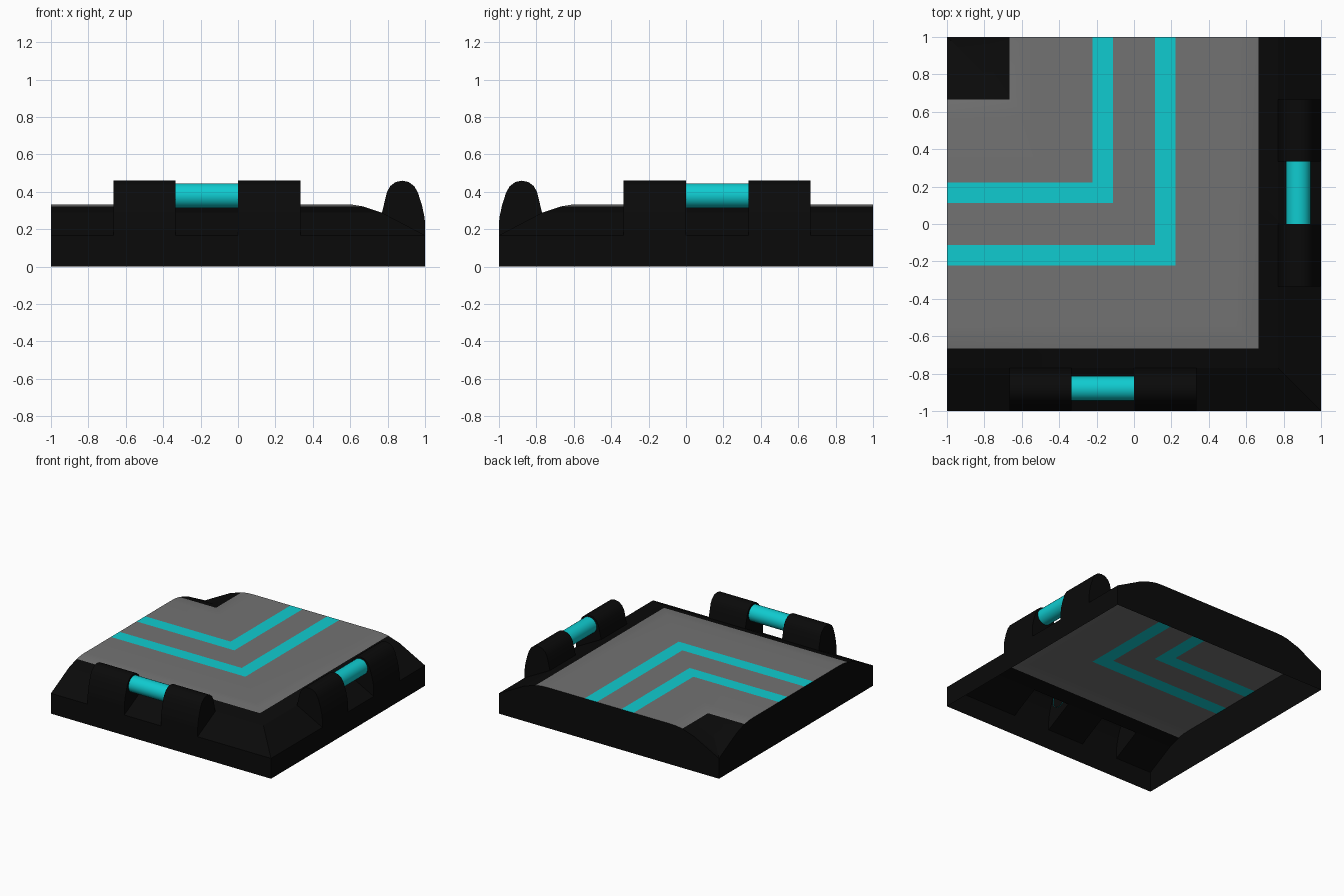
import bpy, bmesh, math

if "Cube" in bpy.data.objects:
    bpy.data.objects.remove(bpy.data.objects["Cube"])


def material(name, r, g, b):
    m = bpy.data.materials.new(name)
    m.diffuse_color = (r, g, b, 1)
    m.use_nodes = True
    m.node_tree.nodes["Principled BSDF"].inputs["Base Color"].default_value = m.diffuse_color
    return m


BLACK = material("black", 0.003, 0.003, 0.003)
CYAN = material("cyan", 0.005, 0.6, 0.63)
GREY = material("grey", 0.17, 0.17, 0.17)


def build(name, faces, mat):
    """Make an object from the front-arm faces plus their diagonal mirror."""
    bm = bmesh.new()
    mirrored = [[(-y, -x, z) for x, y, z in reversed(f)] for f in faces]
    for f in faces + mirrored:
        pts = list(dict.fromkeys(f))          # drops doubled corner points
        bm.faces.new([bm.verts.new(p) for p in pts])
    bmesh.ops.remove_doubles(bm, verts=bm.verts, dist=1e-4)
    me = bpy.data.meshes.new(name)
    bm.to_mesh(me)
    bm.free()
    me.materials.append(mat)
    ob = bpy.data.objects.new(name, me)
    bpy.context.collection.objects.link(ob)
    bpy.ops.object.select_all(action='DESELECT')
    ob.select_set(True)
    bpy.context.view_layer.objects.active = ob
    bpy.ops.object.shade_smooth_by_angle(angle=math.radians(35))
    return ob


def strip(p, q, x0, x1=None):
    """Quad between profile points p and q; x1=None ends on the mitre."""
    (u, z), (v, w) = p, q
    a, b = (u, v) if x1 is None else (x1, x1)
    return [(x0, -u, z), (x0, -v, w), (b, -v, w), (a, -u, z)]


# Cross-section of the tile: distance across the L-shaped lane, height
T, N = 1 / 3, 1 / 9
TOP, RIM = 0.333, 0.167
side = [(5 * N, TOP), (0.61, 0.331), (2 * T, 0.322), (0.77, 0.288), (1.0, RIM)]
section = [(-u, z) for u, z in reversed(side)]
section += [(k * N, TOP) for k in (-2, -1, 1, 2)] + side

road, stripes, shoulder = [], [], []
blocks = [(-2 * T, -T), (0.0, T)]             # x ranges of the barrier blocks
for p, q in zip(section, section[1:]):
    mid = (p[0] + q[0]) / 2
    if abs(mid) > 2 * T:
        if mid > 0.77:                        # leave openings under the blocks
            shoulder += [strip(p, q, -1, -2 * T), strip(p, q, -T, 0.0),
                         strip(p, q, T)]
        else:
            shoulder.append(strip(p, q, -1))
    elif N < abs(mid) < 2 * N:
        stripes.append(strip(p, q, -1))
    else:
        road.append(strip(p, q, -1))
build("road", road, GREY)
build("lane_stripes", stripes, CYAN)
build("shoulder", shoulder, BLACK)

# Vertical walls: outer sides and the two cut ends
walls = [strip((1.0, RIM), (1.0, 0.0), -1)]
for (u, z), (v, w) in zip(section, section[1:]):
    walls.append([(-1, -u, 0), (-1, -v, 0), (-1, -v, w), (-1, -u, z)])
build("side_walls", walls, BLACK)

# Hollow barrier blocks with a rounded crest
crest = [(0.77, 0.288), (0.785, 0.352), (0.797, 0.40), (0.814, 0.43),
         (0.843, 0.452), (0.878, 0.459), (0.913, 0.452), (0.942, 0.43),
         (0.962, 0.395), (0.983, 0.33), (0.996, 0.27), (1.0, 0.235), (1.0, RIM)]
barrier = []
for x0, x1 in blocks:
    barrier += [strip(p, q, x0, x1) for p, q in zip(crest, crest[1:])]
    barrier.append([(x0, -u, z) for u, z in reversed(crest)])
    barrier.append([(x1, -u, z) for u, z in crest])
build("barrier_blocks", barrier, BLACK)

# Glowing tube between each pair of blocks
R, SIDES = 0.066, 24
ring = [(0.879 - R * math.cos(2 * math.pi * i / SIDES),
         0.379 + R * math.sin(2 * math.pi * i / SIDES)) for i in range(SIDES)]
tube = [strip(ring[i - 1], ring[i], -T - 0.006, 0.006) for i in range(SIDES)]
build("barrier_tubes", tube, CYAN)
